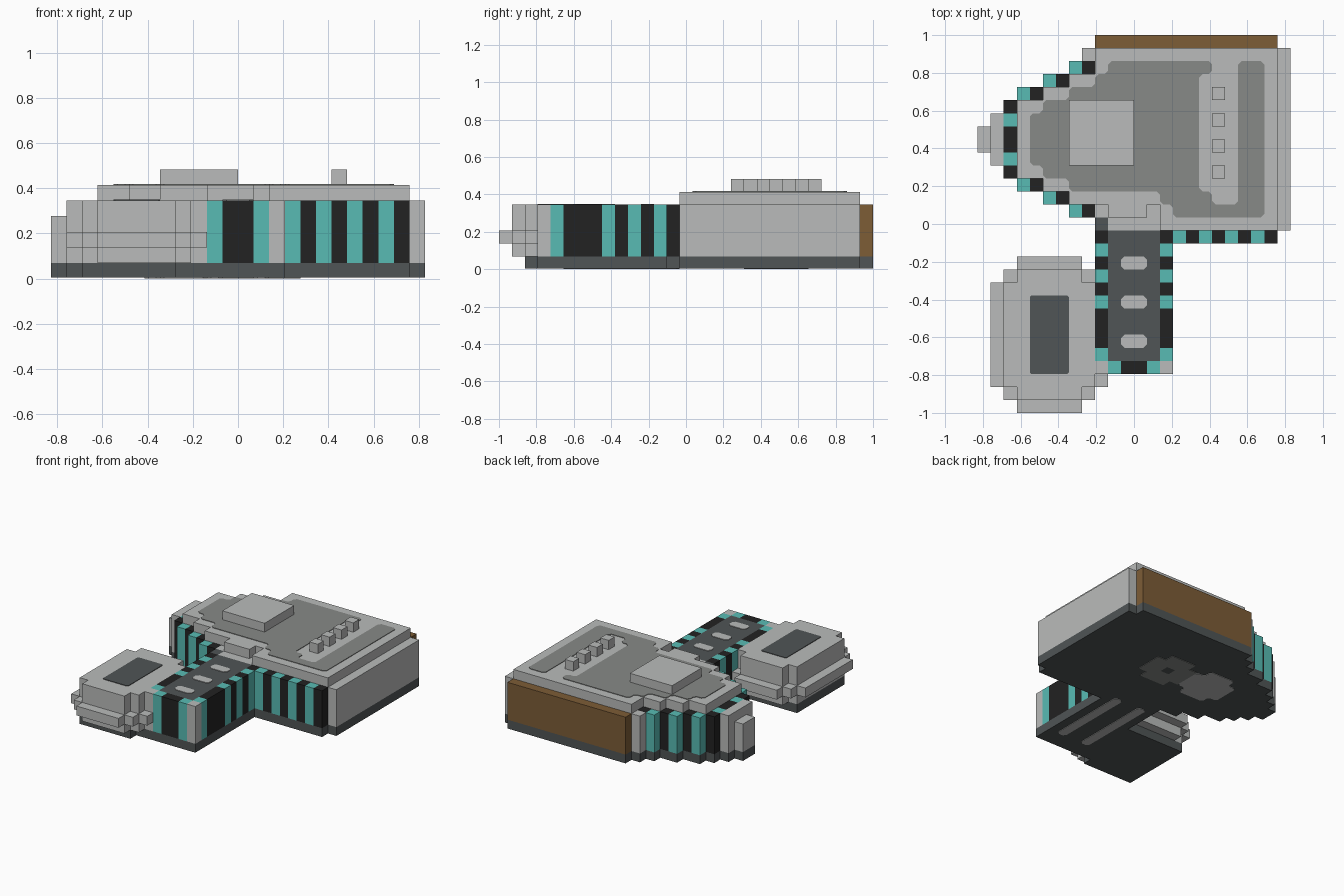
import bpy
import bmesh

U = 2 / 29          # edge of one block
THIN = 0.004        # painted plate thickness

cube = bpy.data.objects.get("Cube")
if cube:
    bpy.data.objects.remove(cube, do_unlink=True)


def material(name, rgb):
    m = bpy.data.materials.new(name)
    m.use_nodes = True
    m.diffuse_color = (*rgb, 1)
    bsdf = next(n for n in m.node_tree.nodes if n.type == 'BSDF_PRINCIPLED')
    bsdf.inputs["Base Color"].default_value = (*rgb, 1)
    bsdf.inputs["Roughness"].default_value = 0.8
    return m


LIGHT = material("light grey", (0.49, 0.50, 0.495))
MID = material("mid grey", (0.245, 0.255, 0.245))
DARK = material("dark grey", (0.08, 0.09, 0.092))
BLACK = material("black", (0.016, 0.016, 0.016))
TEAL = material("teal", (0.098, 0.50, 0.456))
BROWN = material("brown", (0.205, 0.109, 0.037))


def box(x0, x1, y0, y1):
    """Set of grid cells inside a rectangle."""
    return {(x, y) for x in range(x0, x1) for y in range(y0, y1)}


def stepped(starts, end):
    """Rows (first row, last row, first column) filled up to a shared end column."""
    cells = set()
    for y0, y1, x0 in starts:
        cells |= box(x0, end, y0, y1 + 1)
    return cells


def slab(name, cells, z0, z1, mat, clip=0.0):
    """Solid of a cell footprint between two heights, in scene units."""
    bm = bmesh.new()
    for x, y in sorted(cells):
        bm.faces.new([bm.verts.new(((x + a - 12) * U, (y + b - 14.5) * U, z0))
                      for a, b in ((0, 0), (1, 0), (1, 1), (0, 1))])
    bmesh.ops.remove_doubles(bm, verts=bm.verts[:], dist=U / 20)
    bmesh.ops.dissolve_limit(bm, angle_limit=0.01, use_dissolve_boundaries=False,
                             verts=bm.verts[:], edges=bm.edges[:])
    if clip:
        bmesh.ops.bevel(bm, geom=bm.verts[:], offset=clip, segments=1,
                        affect='VERTICES')
    mesh = bpy.data.meshes.new(name)
    bm.to_mesh(mesh)
    bm.free()
    mesh.materials.append(mat)
    obj = bpy.data.objects.new(name, mesh)
    bpy.context.collection.objects.link(obj)
    mod = obj.modifiers.new("thickness", 'SOLIDIFY')
    mod.thickness = z1 - z0
    mod.offset = 1
    return obj


def paint(name, cells, z, mat, clip=0.018):
    return slab(name, cells, z, z + THIN, mat, clip)


# Footprints
hull = stepped([(14, 14, 9), (15, 15, 7), (16, 16, 5), (17, 17, 3), (18, 23, 2),
                (24, 24, 3), (25, 25, 5), (26, 26, 7), (27, 27, 8)], 24)
front_wall = box(15, 23, 13, 14)
neck = box(9, 15, 3, 14)
nose_inner = box(1, 2, 19, 23)
nose_tip = box(0, 1, 20, 22)
back_wall = box(9, 23, 28, 29)

# Striped wall columns
teal, black = set(), set()
for x, y in ((3, 17), (5, 16), (7, 15)):
    for row in (y, 41 - y):
        teal.add((x, row))
        black.add((x + 1, row))
teal |= {(2, 19), (2, 22)}
black |= {(2, 18), (2, 20), (2, 21), (2, 23)}
for x in range(15, 23):
    (teal if x % 2 else black).add((x, 13))
for x in (9, 14):
    teal |= {(x, y) for y in (4, 8, 10, 12)}
    black |= {(x, y) for y in (5, 6, 7, 9, 11, 13)}
teal |= {(10, 3), (13, 3)}
black |= {(11, 3), (12, 3)}
slab("teal_stripes", teal, U, 5 * U, TEAL)
slab("black_stripes", black, U, 5 * U, BLACK)

# Base and lower hull
base = hull | front_wall | neck | nose_inner | nose_tip | back_wall
slab("hull_base", base, THIN, U, DARK)
neck_core = box(10, 14, 4, 14) | {(9, 14)}
slab("neck_core", neck_core, U, 5 * U, DARK)
slab("neck_corners", {(9, 3), (14, 3)}, U, 5 * U, LIGHT)
slab("hull_walls", (hull | nose_inner) - teal - black - neck_core, U, 5 * U, LIGHT)
slab("nose_tip", nose_tip, U, 4 * U, LIGHT)
slab("back_wall", back_wall, U, 5 * U, BROWN)

# Upper deck with a notch where the neck joins
deck = stepped([(14, 14, 14), (15, 15, 10), (16, 16, 7), (17, 17, 5), (18, 23, 3),
                (24, 24, 5), (25, 25, 7), (26, 27, 9)], 23) - {(13, 15)}
slab("upper_deck", deck, 5 * U, 6 * U, LIGHT)
deck_paint = stepped([(17, 17, 7), (18, 18, 5), (19, 22, 4), (23, 23, 5),
                      (24, 24, 7), (25, 25, 9), (26, 26, 10)], 17)
deck_paint |= {(17, 26)} | box(14, 18, 16, 17) | box(15, 22, 15, 16) | box(20, 22, 15, 27)
paint("deck_panel", deck_paint, 6 * U, MID)
slab("deck_block", box(7, 12, 19, 24), 6 * U, 7 * U, LIGHT)
for i, y in enumerate((18, 20, 22, 24)):
    slab(f"deck_stud_{i + 1}", {(18, y)}, 6 * U, 7 * U, LIGHT)

# Neck top marks
for i, y in enumerate((5, 8, 11)):
    paint(f"neck_mark_{i + 1}", box(11, 13, y, y + 1), 5 * U, LIGHT)

# Side pod with a bulging middle band
pod_body = box(2, 9, 2, 10) | box(3, 8, 1, 11)
pod_band = box(1, 10, 2, 10) | box(2, 9, 1, 11) | box(3, 8, 0, 12)
slab("pod_base", box(2, 8, 2, 3) | box(2, 9, 3, 10), THIN, U, DARK)
slab("pod_body", pod_body, U, 5 * U, LIGHT)
slab("pod_band", pod_band - pod_body - neck, 2 * U, 3 * U, LIGHT)
paint("pod_window", box(4, 7, 3, 9), 5 * U, DARK, 0.008)

# Underside panels
for i, x in enumerate((10, 13)):
    paint(f"underside_strip_{i + 1}", box(x, x + 1, 5, 14), 0, LIGHT)
ring = box(11, 16, 20, 23) | box(12, 15, 19, 24)
paint("underside_hatch", ring - {(13, 21)}, 0, MID, 0)
paint("underside_hatch_centre", {(13, 21)}, 0, DARK, 0)
paint("underside_patch", box(6, 11, 20, 23) | box(7, 10, 19, 24), 0, LIGHT)
